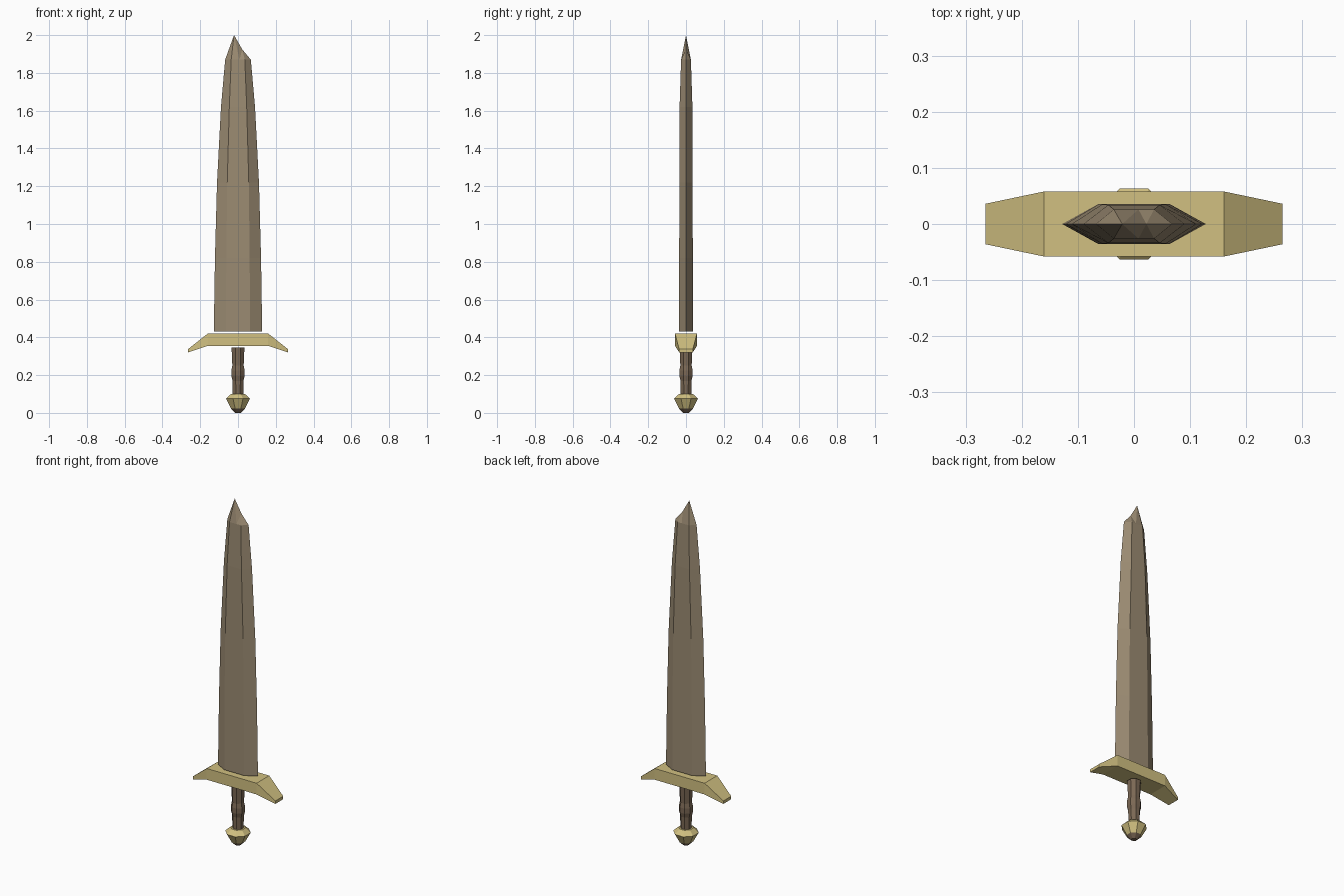
import bpy, bmesh, math

if "Cube" in bpy.data.objects:
    bpy.data.objects.remove(bpy.data.objects["Cube"])


def material(name, rgb):
    m = bpy.data.materials.new(name)
    m.diffuse_color = (*rgb, 1)
    m.use_nodes = True
    m.node_tree.nodes["Principled BSDF"].inputs["Base Color"].default_value = m.diffuse_color
    return m


steel = material("dull_steel", (0.33, 0.26, 0.17))
brass = material("brass", (0.64, 0.53, 0.22))
leather = material("leather", (0.2, 0.14, 0.09))


def finish(name, bm, mat):
    bmesh.ops.recalc_face_normals(bm, faces=bm.faces[:])
    me = bpy.data.meshes.new(name)
    bm.to_mesh(me)
    bm.free()
    me.materials.append(mat)
    ob = bpy.data.objects.new(name, me)
    bpy.context.collection.objects.link(ob)


def loft(bm, rings, cap_start=True, cap_end=True):
    """Bridge equal-length point rings with quads; return the vertex rings."""
    vs = [[bm.verts.new(p) for p in r] for r in rings]
    n = len(vs[0])
    for a, b in zip(vs, vs[1:]):
        for i in range(n):
            j = (i + 1) % n
            bm.faces.new((a[i], a[j], b[j], b[i]))
    if cap_start:
        bm.faces.new(vs[0])
    if cap_end:
        bm.faces.new(vs[-1])
    return vs


def turned(name, profile, mat):
    """Octagonal lathe with flats facing the axes; radii are apothems."""
    k = 1 / math.cos(math.pi / 8)
    bm = bmesh.new()
    angles = [(i + 0.5) * math.pi / 4 for i in range(8)]
    loft(bm, [[(r * k * math.cos(a), r * k * math.sin(a), z) for a in angles]
              for r, z in profile])
    finish(name, bm, mat)


# Blade: six-sided section with a chipped, off-centre tip
bm = bmesh.new()
rings = []
for z, w, f, t in [(0.43, 0.128, 0.063, 0.036), (0.82, 0.122, 0.062, 0.036),
                   (1.22, 0.111, 0.057, 0.035), (1.62, 0.09, 0.046, 0.034),
                   (1.87, 0.068, 0.036, 0.026)]:
    c = 0.008
    rings.append([(-w, 0, z), (-f, -t, z), (c, -t, z), (f, -t, z),
                  (w, 0, z), (f, t, z), (c, t, z), (-f, t, z)])
top = loft(bm, rings, cap_end=False)[-1]
tip = bm.verts.new((-0.021, 0, 2.0))
chip = bm.verts.new((0.022, 0, 1.925))
for i, apex in enumerate((tip, tip, chip, chip, chip, chip, tip, tip)):
    bm.faces.new((top[i], top[(i + 1) % 8], apex))
for i in (2, 6):
    bm.faces.new((top[i], chip, tip))
finish("blade", bm, steel)

# Crossguard with drooping, tapered ends
bm = bmesh.new()
loft(bm, [[(x, -d, lo), (x, d, lo), (x, d, hi), (x, -d, hi)]
          for x, d, lo, hi in [(-0.265, 0.036, 0.32, 0.337),
                               (-0.16, 0.058, 0.355, 0.42),
                               (0.16, 0.058, 0.355, 0.42),
                               (0.265, 0.036, 0.32, 0.337)]])
finish("crossguard", bm, brass)

# Grip, pommel and the end cap under it
turned("grip", [(0.028, 0.09), (0.029, 0.17), (0.035, 0.195), (0.035, 0.225),
                (0.03, 0.25), (0.034, 0.345)], leather)
turned("pommel", [(0.036, 0.022), (0.063, 0.075), (0.037, 0.1)], brass)
turned("pommel_cap", [(0.014, 0.0), (0.036, 0.022)], leather)
